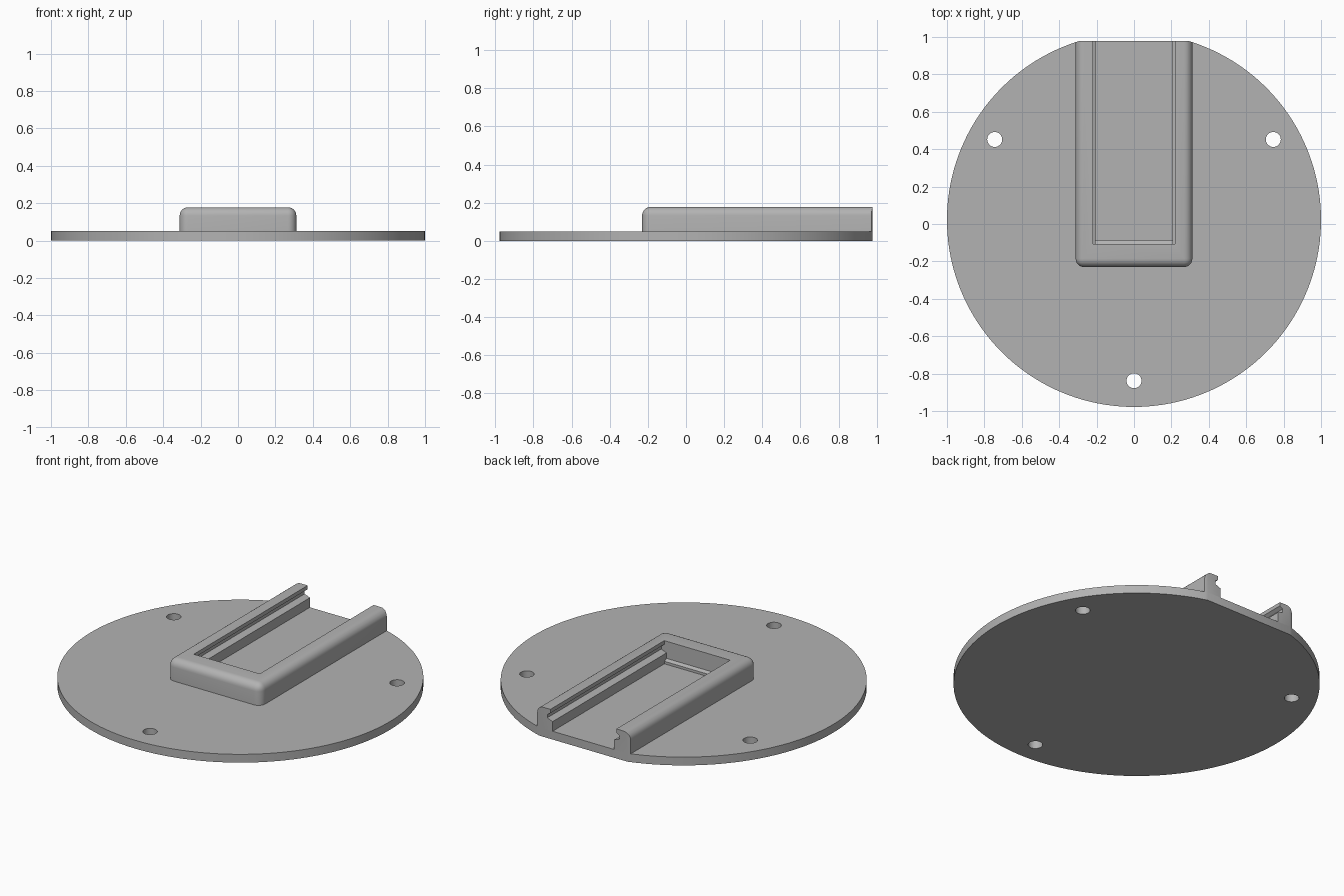
import bpy, bmesh, math
from mathutils import Matrix

cube = bpy.data.objects.get("Cube")
if cube:
    bpy.data.objects.remove(cube, do_unlink=True)

grey = bpy.data.materials.new("plain grey")
grey.use_nodes = True
colour = (0.45, 0.45, 0.45, 1)
grey.diffuse_color = colour
grey.node_tree.nodes["Principled BSDF"].inputs["Base Color"].default_value = colour

DISC_Y = 0.022      # disc centre
BACK = 0.978        # flat back edge
BASE = 0.05         # disc thickness
TOP = 0.178         # housing height


def finish(name, bm, cutter=False):
    bmesh.ops.recalc_face_normals(bm, faces=bm.faces)
    mesh = bpy.data.meshes.new(name)
    bm.to_mesh(mesh)
    bm.free()
    obj = bpy.data.objects.new(name, mesh)
    bpy.context.collection.objects.link(obj)
    obj.data.materials.append(grey)
    obj.hide_render = cutter
    return obj


def cylinder(name, x, y, radius, z0, z1, sides, cutter=False):
    bm = bmesh.new()
    bmesh.ops.create_cone(bm, cap_ends=True, segments=sides, radius1=radius, radius2=radius,
                          depth=z1 - z0, matrix=Matrix.Translation((x, y, (z0 + z1) / 2)))
    return finish(name, bm, cutter)


def loft(name, rings, cutter=False):
    """Skin a stack of closed rings and cap both ends."""
    bm = bmesh.new()
    loops = [[bm.verts.new(p) for p in ring] for ring in rings]
    n = len(loops[0])
    for a, b in zip(loops, loops[1:]):
        for i in range(n):
            j = (i + 1) % n
            bm.faces.new((a[i], a[j], b[j], b[i]))
    bm.faces.new(loops[0])
    bm.faces.new(loops[-1])
    return finish(name, bm, cutter)


def rectangle(half_x, y0, y1, z):
    return [(-half_x, y0, z), (half_x, y0, z), (half_x, y1, z), (-half_x, y1, z)]


def boolean(obj, tool, operation="DIFFERENCE"):
    mod = obj.modifiers.new(tool.name, "BOOLEAN")
    mod.object = tool
    mod.operation = operation
    mod.solver = "EXACT"


helpers = []

# Round base plate with a flat back and three screw holes
base = cylinder("base_plate", 0, DISC_Y, 1, 0, BASE, 160)
back_cut = loft("back_cutter", [rectangle(1, BACK, 1.5, z) for z in (-0.5, 0.5)], True)
helpers.append(back_cut)
boolean(base, back_cut)
for i in range(3):
    a = math.radians(30 + 120 * i)
    hole = cylinder("hole_cutter", 0.86 * math.cos(a), DISC_Y + 0.86 * math.sin(a),
                    0.04, -0.1, 0.1, 32, True)
    helpers.append(hole)
    boolean(base, hole)

# Housing block: rounded front corners and a rounded top rim
bm = bmesh.new()
bmesh.ops.create_cube(bm, size=1)
for v in bm.verts:
    v.co.x *= 0.624
    v.co.y = -0.23 if v.co.y < 0 else 1.2
    v.co.z = BASE - 0.01 if v.co.z < 0 else TOP
rim = [e for e in bm.edges if any(v.co.z > 0.1 for v in e.verts)
       and not all(v.co.y > 1 for v in e.verts)]
bmesh.ops.bevel(bm, geom=rim, offset=0.045, segments=6, profile=0.5, affect="EDGES")
housing = finish("channel_housing", bm)

# Slot with a grooved side wall and a low ledge: (half width, front y, z)
steps = [(0.205, -0.087, BASE), (0.205, -0.087, 0.065), (0.205, -0.107, 0.075),
         (0.205, -0.107, 0.108), (0.24, -0.107, 0.122), (0.24, -0.107, 0.142),
         (0.22, -0.107, 0.155), (0.22, -0.107, 0.25)]
slot = loft("slot_cutter", [rectangle(w, y, 1.4, z) for w, y, z in steps], True)
outline = cylinder("outline_cutter", 0, DISC_Y, 1, -0.5, 0.5, 160, True)
helpers += [slot, outline]
boolean(housing, slot)
boolean(housing, outline, "INTERSECT")
boolean(housing, back_cut)

# The slot floor is the plate itself, so trim what is left of the block there
floor_cut = loft("floor_cutter", [rectangle(0.205, -0.087, 1.4, z) for z in (0, 0.06)], True)
helpers.append(floor_cut)
boolean(housing, floor_cut)

# Bake the cuts, drop the helpers, and shade
for obj in (base, housing):
    bpy.ops.object.select_all(action="DESELECT")
    obj.select_set(True)
    bpy.context.view_layer.objects.active = obj
    for mod in list(obj.modifiers):
        bpy.ops.object.modifier_apply(modifier=mod.name)
    bpy.ops.object.shade_smooth_by_angle(angle=math.radians(30))
for obj in helpers:
    bpy.data.objects.remove(obj, do_unlink=True)
